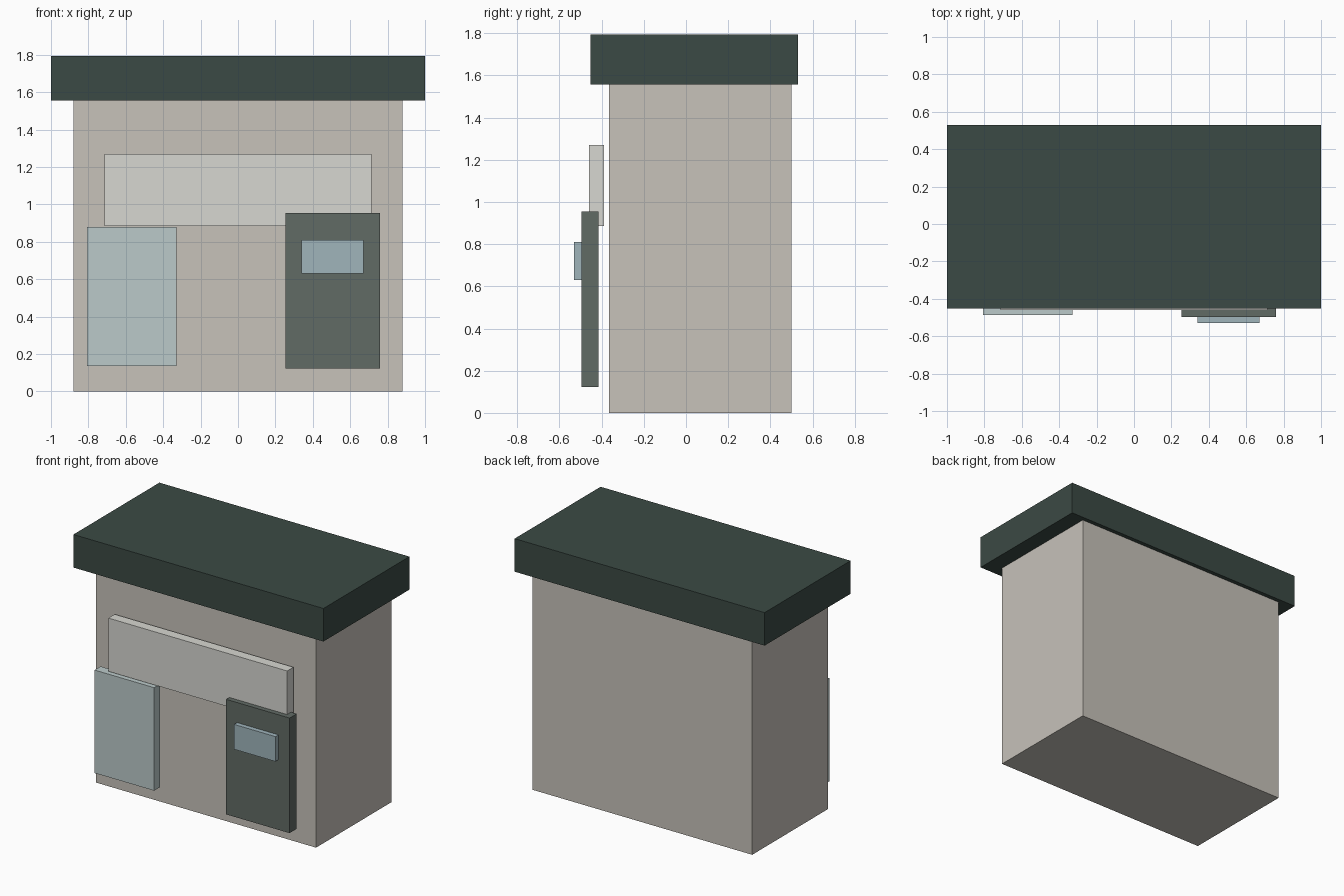
import bpy

if "Cube" in bpy.data.objects:
    bpy.data.objects.remove(bpy.data.objects["Cube"])


def material(name, rgb):
    mat = bpy.data.materials.new(name)
    mat.diffuse_color = (*rgb, 1.0)
    mat.use_nodes = True
    mat.node_tree.nodes["Principled BSDF"].inputs["Base Color"].default_value = mat.diffuse_color
    return mat


def box(name, x, y, z, mat):
    """Box from (min, max) ranges on each axis."""
    bpy.ops.mesh.primitive_cube_add(size=1, location=[sum(r) / 2 for r in (x, y, z)])
    ob = bpy.context.object
    ob.name = name
    ob.scale = [r[1] - r[0] for r in (x, y, z)]
    bpy.ops.object.transform_apply(location=False, rotation=False, scale=True)
    ob.data.materials.append(mat)
    return ob


wall = material("wall", (0.57, 0.54, 0.49))
dark_green = material("dark_green", (0.044, 0.068, 0.058))
door_green = material("door_green", (0.12, 0.145, 0.13))
cream = material("cream", (0.68, 0.68, 0.64))
pale_glass = material("pale_glass", (0.50, 0.59, 0.59))
blue_glass = material("blue_glass", (0.35, 0.46, 0.50))

# main building and overhanging roof slab
box("building_body", (-0.88, 0.88), (-0.365, 0.5), (0, 1.56), wall)
box("roof_slab", (-1, 1), (-0.452, 0.53), (1.556, 1.795), dark_green)

# front fittings, standing slightly off the wall
box("sign_board", (-0.715, 0.715), (-0.46, -0.388), (0.885, 1.27), cream)
box("shop_window", (-0.807, -0.33), (-0.487, -0.418), (0.135, 0.88), pale_glass)
box("door", (0.253, 0.76), (-0.496, -0.415), (0.123, 0.955), door_green)
box("door_window", (0.34, 0.67), (-0.53, -0.47), (0.63, 0.81), blue_glass)
